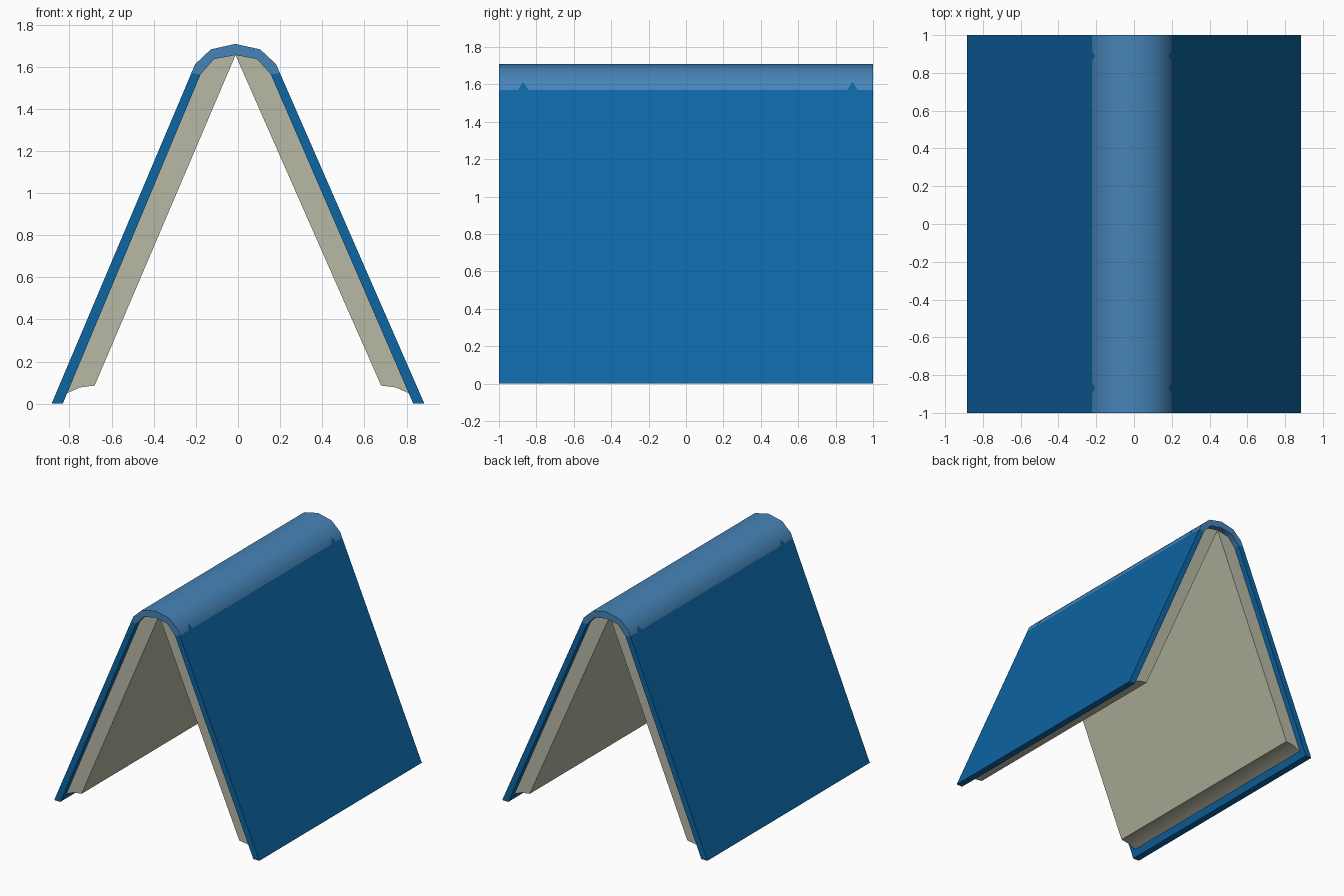
import bpy, bmesh, math

if "Cube" in bpy.data.objects:
    bpy.data.objects.remove(bpy.data.objects["Cube"])


def material(name, rgb):
    m = bpy.data.materials.new(name)
    m.diffuse_color = (*rgb, 1)
    m.use_nodes = True
    m.node_tree.nodes["Principled BSDF"].inputs["Base Color"].default_value = m.diffuse_color
    return m


BLUE = material("cover blue", (0.004, 0.130, 0.370))
LIGHT = material("spine light blue", (0.062, 0.230, 0.480))
CREAM = material("page cream", (0.480, 0.480, 0.375))


def lean(x, z):
    # the ridge sits slightly left of centre
    return x - 0.012 * z / 1.7


def extrude(name, profile, y0, y1, mat):
    """Extrude an (x, z) outline along y, smooth across shallow bends."""
    bm = bmesh.new()
    face = bm.faces.new([bm.verts.new((lean(x, z), y0, z)) for x, z in profile])
    new = bmesh.ops.extrude_face_region(bm, geom=[face])["geom"]
    for v in new:
        if isinstance(v, bmesh.types.BMVert):
            v.co.y = y1
    bmesh.ops.recalc_face_normals(bm, faces=bm.faces[:])
    me = bpy.data.meshes.new(name)
    bm.to_mesh(me)
    bm.free()
    me.materials.append(mat)
    me.shade_smooth()
    me.set_sharp_from_angle(angle=math.radians(40))
    ob = bpy.data.objects.new(name, me)
    bpy.context.collection.objects.link(ob)
    return ob


# Spine: a faceted arch
outer = [(0.21, 1.57), (0.192, 1.612), (0.117, 1.682)]
inner = [(0.167, 1.563), (0.155, 1.577), (0.102, 1.636)]
flip = lambda pts: [(-x, z) for x, z in pts]
spine = outer + [(0, 1.708)] + flip(outer)[::-1] + flip(inner) + [(0, 1.655)] + inner[::-1]
extrude("spine", spine, -1, 1, LIGHT)

# Covers and page blocks on both sides
cover = [(0.885, 0), (0.832, 0), (0.167, 1.563), (0.21, 1.57)]
pages = [(0, 1.655), (0.102, 1.636), (0.155, 1.577), (0.167, 1.563),
         (0.811, 0.05), (0.75, 0.077), (0.68, 0.086)]
for s, side in ((1, "right"), (-1, "left")):
    extrude(side + "_cover", [(s * x, z) for x, z in cover], -1, 1, BLUE)
    extrude(side + "_pages", [(s * x, z) for x, z in pages], -0.955, 0.955, CREAM)

    # Small blue points where the cover colour runs into the spine
    for i, y in enumerate((-0.87, 0.89)):
        pts = [(0.212, y - 0.028, 1.57), (0.212, y + 0.028, 1.57), (0.194, y, 1.613)]
        me = bpy.data.meshes.new("cover_point")
        tri = (0, 1, 2) if s > 0 else (2, 1, 0)
        me.from_pydata([(lean(s * x, z), yy, z) for x, yy, z in pts], [], [tri])
        me.materials.append(BLUE)
        ob = bpy.data.objects.new(f"{side}_cover_point_{i + 1}", me)
        bpy.context.collection.objects.link(ob)
